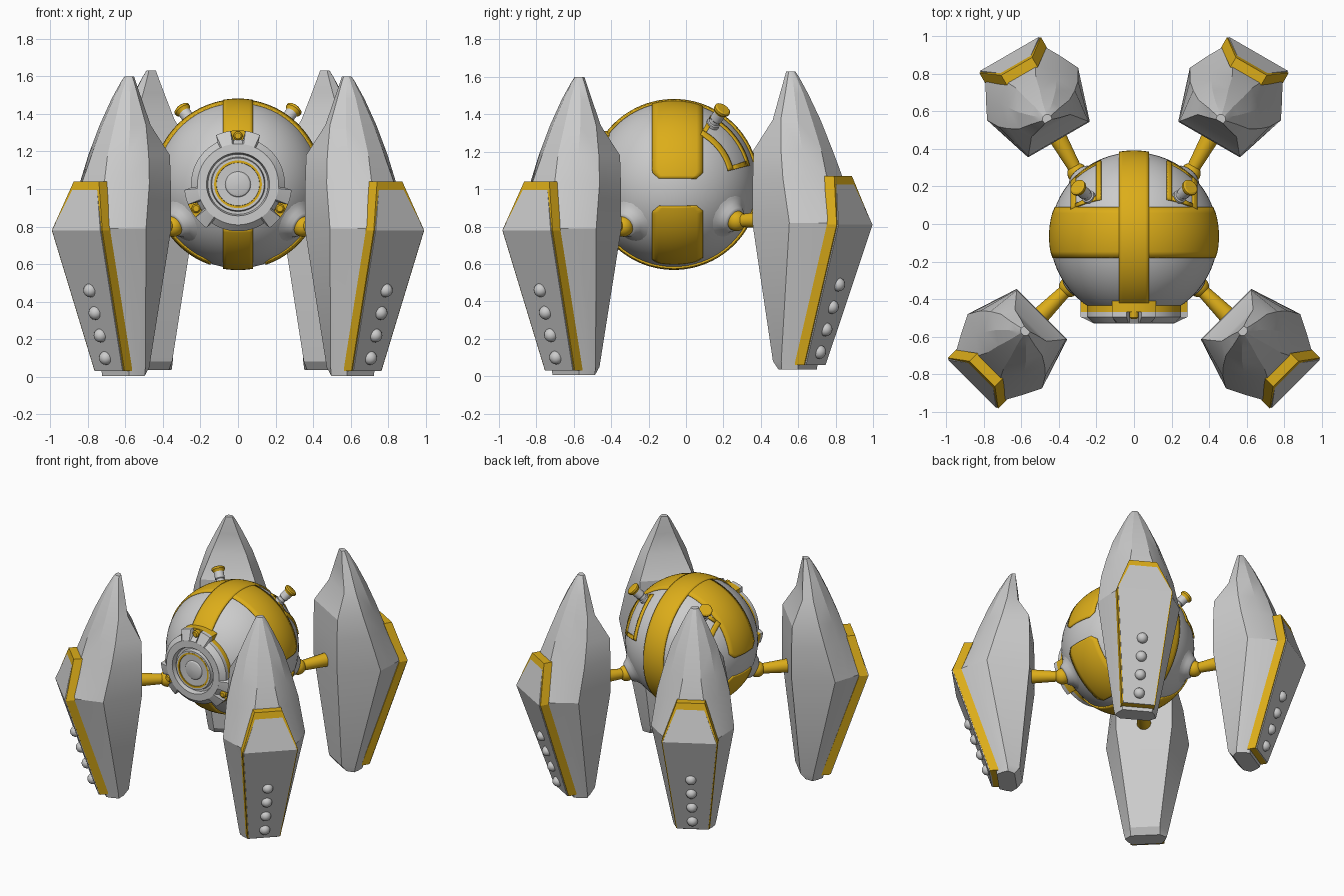
import bpy, bmesh
from math import sin, cos, radians, sqrt, pi
from mathutils import Vector, Matrix

if "Cube" in bpy.data.objects:
    bpy.data.objects.remove(bpy.data.objects["Cube"])

GOLD = bpy.data.materials.new("gold")
GOLD.diffuse_color = (0.72, 0.42, 0.01, 1)
GOLD.use_nodes = True
GOLD.node_tree.nodes["Principled BSDF"].inputs["Base Color"].default_value = GOLD.diffuse_color
C = Vector((0, -0.065, 1.025))   # centre of the ball body
R = 0.447


def make(name, verts, faces, mat=None, angle=30, matrix=None, thick=0):
    me = bpy.data.meshes.new(name)
    bm = bmesh.new()
    vs = [bm.verts.new(matrix @ Vector(v) if matrix else v) for v in verts]
    for f in faces:
        bm.faces.new([vs[i] for i in f])
    bmesh.ops.remove_doubles(bm, verts=bm.verts, dist=1e-5)
    bmesh.ops.recalc_face_normals(bm, faces=bm.faces)
    bm.to_mesh(me)
    bm.free()
    me.shade_smooth()
    me.set_sharp_from_angle(angle=radians(angle))
    ob = bpy.data.objects.new(name, me)
    bpy.context.collection.objects.link(ob)
    if mat:
        me.materials.append(mat)
    if thick:
        m = ob.modifiers.new("thickness", 'SOLIDIFY')
        m.thickness, m.offset = thick, 0
    return ob


def loft(name, rings, mat=None, angle=30, matrix=None, cap=True):
    n = len(rings[0])
    faces = [(k*n+i, k*n+(i+1) % n, (k+1)*n+(i+1) % n, (k+1)*n+i)
             for k in range(len(rings)-1) for i in range(n)]
    if cap:
        faces += [tuple(range(n)), tuple(range((len(rings)-1)*n, len(rings)*n))]
    return make(name, [p for r in rings for p in r], faces, mat, angle, matrix)


def revolve(name, profile, origin, direction, mat=None, n=32, angle=30, cap=True):
    # profile of (radius, height) points
    M = Matrix.Translation(origin) @ Vector(direction).to_track_quat('Z', 'Y').to_matrix().to_4x4()
    rings = [[(max(r, 1e-3)*cos(2*pi*i/n), max(r, 1e-3)*sin(2*pi*i/n), h) for i in range(n)]
             for r, h in profile]
    return loft(name, rings, mat, angle, M, cap)


def ball(name, loc, r, mat=None, seg=24):
    bm = bmesh.new()
    bmesh.ops.create_uvsphere(bm, u_segments=seg, v_segments=seg//2, radius=r)
    me = bpy.data.meshes.new(name)
    bm.to_mesh(me)
    bm.free()
    me.shade_smooth()
    ob = bpy.data.objects.new(name, me)
    bpy.context.collection.objects.link(ob)
    ob.location = loc
    if mat:
        me.materials.append(mat)
    return ob


def patch(name, axis, lo, hi, a0, a1, rad, sx=1, chamfer=0, n=40, k=8):
    # strip lying on the ball: lo..hi along the axis, a0..a1 degrees around it
    cd = chamfer / rad * 57.3
    verts = []
    for i in range(n+1):
        a = a0 + (a1-a0)*i/n
        cut = max(0, chamfer*(1 - min(a-a0, a1-a)/cd)) if chamfer else 0
        for j in range(k+1):
            w = lo + cut + (hi-lo-2*cut)*j/k
            r = sqrt(rad*rad - w*w)
            p, q = r*cos(radians(a)), r*sin(radians(a))
            v = Vector((w, p, q)) if axis == 'x' else Vector((p, w, q))
            v.x *= sx
            verts.append(C + v)
    faces = [(i*(k+1)+j, i*(k+1)+j+1, (i+1)*(k+1)+j+1, (i+1)*(k+1)+j)
             for i in range(n) for j in range(k)]
    return make(name, verts, faces, GOLD, 40, None, 0.012)


# Ball body with gold centre band, open at the eye
ball("ball_body", C, R, None, 64)
patch("centre_band", 'x', -0.08, 0.08, -149, 149, 0.451, n=90)

# Gold side panels, rear window frames, antennas
for sx, side in ((1, "right"), (-1, "left")):
    patch(side + "_upper_panel", 'y', -0.115, 0.155, 4, 88, 0.448, sx, 0.035)
    patch(side + "_lower_panel", 'y', -0.115, 0.155, -71, -15, 0.448, sx, 0.035)
    for i, (lo, hi, a0, a1) in enumerate(((0.175, 0.2, 14, 62), (0.31, 0.335, 14, 62),
                                          (0.2, 0.31, 14, 18), (0.2, 0.31, 58, 62))):
        patch(f"{side}_window_frame_{i}", 'x', lo, hi, a0, a1, 0.449, sx, n=16, k=3)
    d = Vector((0.53*sx, 0.46, 0.71)).normalized()
    revolve(side + "_antenna_stem", [(0.036, 0.42), (0.036, 0.462), (0.028, 0.466), (0.028, 0.485),
                                     (0.033, 0.49), (0.033, 0.54)], C, d, None, 20)
    revolve(side + "_antenna_cap", [(0.03, 0.525), (0.034, 0.54), (0.045, 0.553), (0.045, 0.566),
                                    (0.036, 0.572)], C, d, GOLD, 20)


# Eye mount: bevelled plate with three notched tabs, gold layer behind
def plate_ring(y, notch, s=1.0):
    pts = []
    for deg in range(0, 360, 2):
        off = abs((deg - 90 + 60) % 120 - 60)
        r = 0.287 if off < 25 else 0.25
        if notch and off < 7:
            r = 0.238
        r = r if s == 1 else 0.25*s
        pts.append((r*cos(radians(deg)), y, C.z + r*sin(radians(deg))))
    return pts


loft("eye_gold_backing", [plate_ring(-0.41, False), plate_ring(-0.468, False)], GOLD)
loft("eye_plate", [plate_ring(-0.468, True), plate_ring(-0.495, True), plate_ring(-0.529, True, 0.86)],
     cap=False)
for i in range(3):
    a = radians(90 + 120*i)
    revolve(f"eye_bolt_{i}", [(0.024, 0), (0.024, 0.042), (0.016, 0.05)],
            (0.258*cos(a), -0.455, C.z + 0.258*sin(a)), (0, -1, 0), GOLD, 16)
F = Vector((0, 0, C.z))
revolve("eye_housing", [(0.216, 0.45), (0.216, 0.529), (0.168, 0.53), (0.16, 0.495),
                        (0.145, 0.495), (0.14, 0.524), (0.127, 0.524), (0.122, 0.49)],
        F, (0, -1, 0), None, 64, 30, False)
revolve("eye_gold_ring", [(0.127, 0.49), (0.127, 0.525), (0.115, 0.525), (0.112, 0.49)],
        F, (0, -1, 0), GOLD, 64, 30, False)
revolve("eye_lens", [(0.116, 0.49), (0.114, 0.519), (0.068, 0.517), (0.062, 0.524), (0.05, 0.528), (0, 0.53)],
        F, (0, -1, 0), None, 48)

# Legs. Local axes: x outward from the ball, y sideways, z up.
# Each section: height, then (outward, half width) of inner, middle, shoulder and outer corners
BODY = [
    (0.005, (0.11, 0.10), (0.15, 0.14), (0.19, 0.125), (0.23, 0.10)),
    (0.05, (0.075, 0.10), (0.155, 0.15), (0.20, 0.13), (0.235, 0.105)),
    (0.79, (0.0, 0.19), (0.28, 0.28), (0.38, 0.23), (0.47, 0.18)),
    (1.03, (0.0, 0.187), (0.22, 0.245), (0.325, 0.175), (0.40, 0.085)),
    (1.18, (0.005, 0.185), (0.185, 0.205), (0.285, 0.15), (0.35, 0.06)),
    (1.34, (0.085, 0.12), (0.155, 0.155), (0.235, 0.115), (0.285, 0.045)),
    (1.48, (0.098, 0.065), (0.145, 0.09), (0.19, 0.07), (0.22, 0.025)),
    (1.57, (0.108, 0.032), (0.135, 0.045), (0.158, 0.032), (0.17, 0.013)),
    (1.6, (0.112, 0.022), (0.13, 0.026), (0.142, 0.02), (0.15, 0.009)),
]
PLATE = [(0.03, 0.28, 0.113), (0.78, 0.525, 0.19), (1.03, 0.455, 0.095)]


def leg(name, sx, origin, deg, ball_at):
    M = Matrix.Scale(sx, 4, (1, 0, 0)) @ Matrix.Translation(origin) @ Matrix.Rotation(radians(deg), 4, 'Z')
    rings = [[(u, t, z) for u, t in s] + [(u, -t, z) for u, t in reversed(s)] for z, *s in BODY]
    loft(name + "_body", rings, None, 24, M)

    # folded outer plate: gold rim with inset grey face
    def slab(suffix, u0, u1, mat, inset, top):
        loft(name + suffix, [[(u+u0, -t+inset, zz), (u+u0, t-inset, zz), (u+u1, t-inset, zz), (u+u1, -t+inset, zz)]
                             for z, u, t in PLATE for zz in (z + top if z > 1 else z,)], mat, 10, M)
    slab("_gold_rim", -0.065, -0.005, GOLD, 0, 0.01)
    slab("_outer_plate", -0.01, 0.002, None, 0.008, -0.018)
    for i in range(4):
        z = 0.46 - 0.12*i
        ball(f"{name}_knob_{i}", M @ Vector((0.28 + (z-0.03)*0.327, 0, z)), 0.037, None, 16)

    # ball joint, socket and flared arm
    b = Vector((ball_at[0]*sx, ball_at[1], ball_at[2]))
    revolve(name + "_socket", [(0.14, 0.418), (0.11, 0.435), (0.085, 0.453), (0.07, 0.475), (0.058, 0.482)],
            C, b - C, None, 32, 60)
    ball(name + "_joint", b, 0.055, GOLD, 24)
    end = M @ Vector((0.02, 0, ball_at[2] + 0.01 - origin[2]))
    L = (end - b).length
    revolve(name + "_arm", [(0.034, 0), (0.036, 0.05), (0.047, L*0.9), (0.047, L)], b, end - b, GOLD, 24)


for sx, side in ((1, "right"), (-1, "left")):
    leg("front_" + side + "_leg", sx, (0.49, -0.48, 0), -45, (0.345, -0.335, 0.80))
    leg("back_" + side + "_leg", sx, (0.40, 0.45, 0.03), 60, (0.30, 0.27, 0.83))
